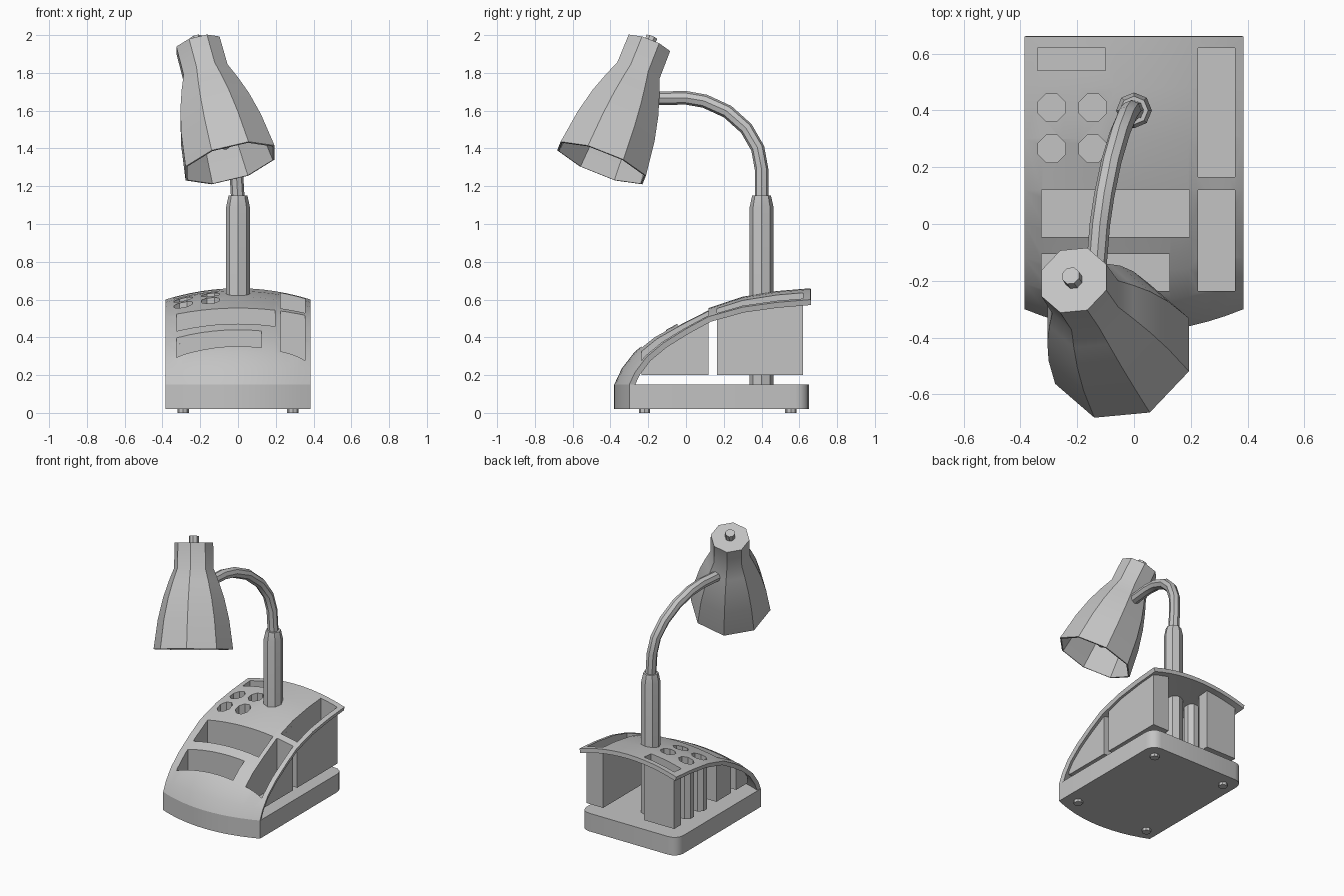
import bpy, bmesh, math
from mathutils import Vector

if "Cube" in bpy.data.objects:
    bpy.data.objects.remove(bpy.data.objects["Cube"])

grey = bpy.data.materials.new("mid_grey")
grey.use_nodes = True
COLOUR = (0.55, 0.55, 0.55, 1)
grey.diffuse_color = COLOUR
grey.node_tree.nodes["Principled BSDF"].inputs["Base Color"].default_value = COLOUR


def make(name, bm):
    bmesh.ops.recalc_face_normals(bm, faces=bm.faces)
    mesh = bpy.data.meshes.new(name)
    bm.to_mesh(mesh)
    bm.free()
    mesh.materials.append(grey)
    ob = bpy.data.objects.new(name, mesh)
    bpy.context.collection.objects.link(ob)
    return ob


def finish(ob, angle=30):
    """Apply modifiers, then smooth gentle edges only."""
    if ob.modifiers:
        dg = bpy.context.evaluated_depsgraph_get()
        mesh = bpy.data.meshes.new_from_object(ob.evaluated_get(dg))
        ob.modifiers.clear()
        ob.data = mesh
    bpy.ops.object.select_all(action='DESELECT')
    ob.select_set(True)
    bpy.context.view_layer.objects.active = ob
    bpy.ops.object.shade_smooth_by_angle(angle=math.radians(angle))
    return ob


def thicken(ob, amount):
    mod = ob.modifiers.new("thickness", 'SOLIDIFY')
    mod.thickness = amount
    mod.offset = -1
    mod.use_even_offset = True


def sweep(name, points, radii, sides=8, phase=0.0, close_end=True):
    """Rings of the given radii along a path, joined and capped."""
    bm = bmesh.new()
    pts = [Vector(p) for p in points]
    rings = []
    for i, (p, r) in enumerate(zip(pts, radii)):
        t = (pts[min(i + 1, len(pts) - 1)] - pts[max(i - 1, 0)]).normalized()
        u = (Vector((1, 0, 0)) - t * t.x).normalized()
        v = t.cross(u)
        angles = [2 * math.pi * k / sides + phase for k in range(sides)]
        rings.append([bm.verts.new(p + r * (math.cos(a) * u + math.sin(a) * v)) for a in angles])
    for a, b in zip(rings, rings[1:]):
        for k in range(sides):
            n = (k + 1) % sides
            bm.faces.new((a[k], a[n], b[n], b[k]))
    bm.faces.new(rings[0])
    if close_end:
        bm.faces.new(rings[-1])
    return make(name, bm)


def prism(bm, outline, bottom, top, lid=True):
    """Walls and floor over an outline; top(x, y) gives the rim height."""
    low = [bm.verts.new((x, y, bottom)) for x, y in outline]
    high = [bm.verts.new((x, y, top(x, y))) for x, y in outline]
    for k in range(len(low)):
        n = (k + 1) % len(low)
        bm.faces.new((low[k], low[n], high[n], high[k]))
    bm.faces.new(low)
    if lid:
        bm.faces.new(high)


# Base plate: bowed front, rounded back corners
HALF = 0.385
bow = lambda x: -0.38 + 0.08 * (x / HALF) ** 2
outline = [(HALF * k / 6, bow(HALF * k / 6)) for k in range(-6, 7)]
R = 0.07
for cx, start in ((HALF - R, 0), (R - HALF, 90)):
    for k in range(5):
        a = math.radians(start + 22.5 * k)
        outline.append((cx + R * math.cos(a), 0.65 - R + R * math.sin(a)))
bm = bmesh.new()
prism(bm, outline, 0.02, lambda x, y: 0.15)
finish(make("base_plate", bm))

# Feet
for sx in (-1, 1):
    for y, where in ((-0.22, "front"), (0.555, "back")):
        side = "left" if sx > 0 else "right"
        finish(sweep(f"foot_{where}_{side}", [(0.29 * sx, y, 0), (0.29 * sx, y, 0.025)], (0.03, 0.03)))

# Arched organiser top: centre and edge profiles blended across the width
CENTRE = [(-.38, .15), (-.34, .235), (-.27, .325), (-.17, .405), (-.03, .48),
          (.12, .555), (.3, .615), (.48, .645), (.66, .66)]
EDGE = [(-.30, .15), (-.27, .215), (-.21, .295), (-.12, .37), (0, .445),
        (.12, .51), (.3, .56), (.48, .585), (.66, .60)]


def profile(x):
    f = (x / HALF) ** 2
    return [Vector(c).lerp(Vector(e), f) for c, e in zip(CENTRE, EDGE)]


def height(x, y):
    pr = profile(x)
    for a, b in zip(pr, pr[1:]):
        if y <= b.x:
            return a.y + (b.y - a.y) * (y - a.x) / (b.x - a.x)
    return pr[-1].y


bm = bmesh.new()
cols = []
for k in range(-6, 7):
    x = HALF * k / 6
    cols.append([bm.verts.new((x, p.x, p.y)) for p in profile(x)])
for a, b in zip(cols, cols[1:]):
    for i in range(len(a) - 1):
        bm.faces.new((a[i], b[i], b[i + 1], a[i + 1]))
top = make("organiser_top", bm)
thicken(top, 0.03)


# Compartments: five trays and four pen tubes
def rectangle(x0, x1, y0, y1, n=6):
    corners = [(x0, y0), (x1, y0), (x1, y1), (x0, y1)]
    pts = []
    for (ax, ay), (bx, by) in zip(corners, corners[1:] + corners[:1]):
        pts += [(ax + (bx - ax) * k / n, ay + (by - ay) * k / n) for k in range(n)]
    return pts


def octagon(x, y, r):
    angles = [math.pi * (k + 0.5) / 4 for k in range(8)]
    return [(x + r * math.cos(a), y + r * math.sin(a)) for a in angles]


bins = {
    "tray_left_back": rectangle(.225, .355, .165, .62),
    "tray_left_front": rectangle(.225, .355, -.235, .12),
    "tray_middle": rectangle(-.325, .195, -.045, .12),
    "tray_front": rectangle(-.325, .125, -.235, -.105),
    "tray_back": rectangle(-.34, -.10, .54, .62),
}
for i, x in enumerate((-.29, -.145)):
    for j, y in enumerate((.265, .41)):
        bins[f"pen_tube_{2 * i + j + 1}"] = octagon(x, y, .052)

cut = bmesh.new()
for name, shape in bins.items():
    prism(cut, shape, 0.1, lambda x, y: 1.0)
    bm = bmesh.new()
    prism(bm, shape, 0.2, lambda x, y: height(x, y) - 0.004, lid=False)
    finish(make(name, bm))
cutter = make("hole_cutter", cut)
cutter.hide_render = True
mod = top.modifiers.new("holes", 'BOOLEAN')
mod.operation = 'DIFFERENCE'
mod.solver = 'EXACT'
mod.object = cutter
finish(top)
bpy.data.objects.remove(cutter)

# Post and bent neck
finish(sweep("post", [(0, .40, z) for z in (.15, 1.09, 1.15)], (.063, .063, .05)), 20)
neck = [(0, .40, 1.12), (-.01, .40, 1.29), (-.025, .38, 1.40), (-.05, .32, 1.505),
        (-.08, .22, 1.595), (-.105, .10, 1.65), (-.12, 0, 1.668), (-.135, -.18, 1.665)]
finish(sweep("neck", neck, [.036] * len(neck)))

# Lamp head along a tilted axis
TOP = Vector((-.212, -.198, 1.948))
MOUTH = Vector((-.042, -.447, 1.323))
AXIS = (MOUTH - TOP).normalized()
LENGTH = (MOUTH - TOP).length
FLAT = math.pi / 8


def lathe(name, rows, **options):
    scale = 1 / math.cos(FLAT)
    return sweep(name, [TOP + AXIS * d for d, r in rows], [r * scale for d, r in rows],
                 phase=FLAT, **options)


shade = lathe("lamp_shade", [(0, .118), (.165, .12), (.25, .152), (.36, .187), (.5, .218), (LENGTH, .243)],
              close_end=False)
thicken(shade, 0.01)
finish(shade)
finish(lathe("switch_knob", [(-.045, .03), (.01, .03)]))
finish(lathe("bulb", [(.02, .04), (.32, .04), (.42, .06), (.53, .06), (.59, .04), (.61, .01)]))
